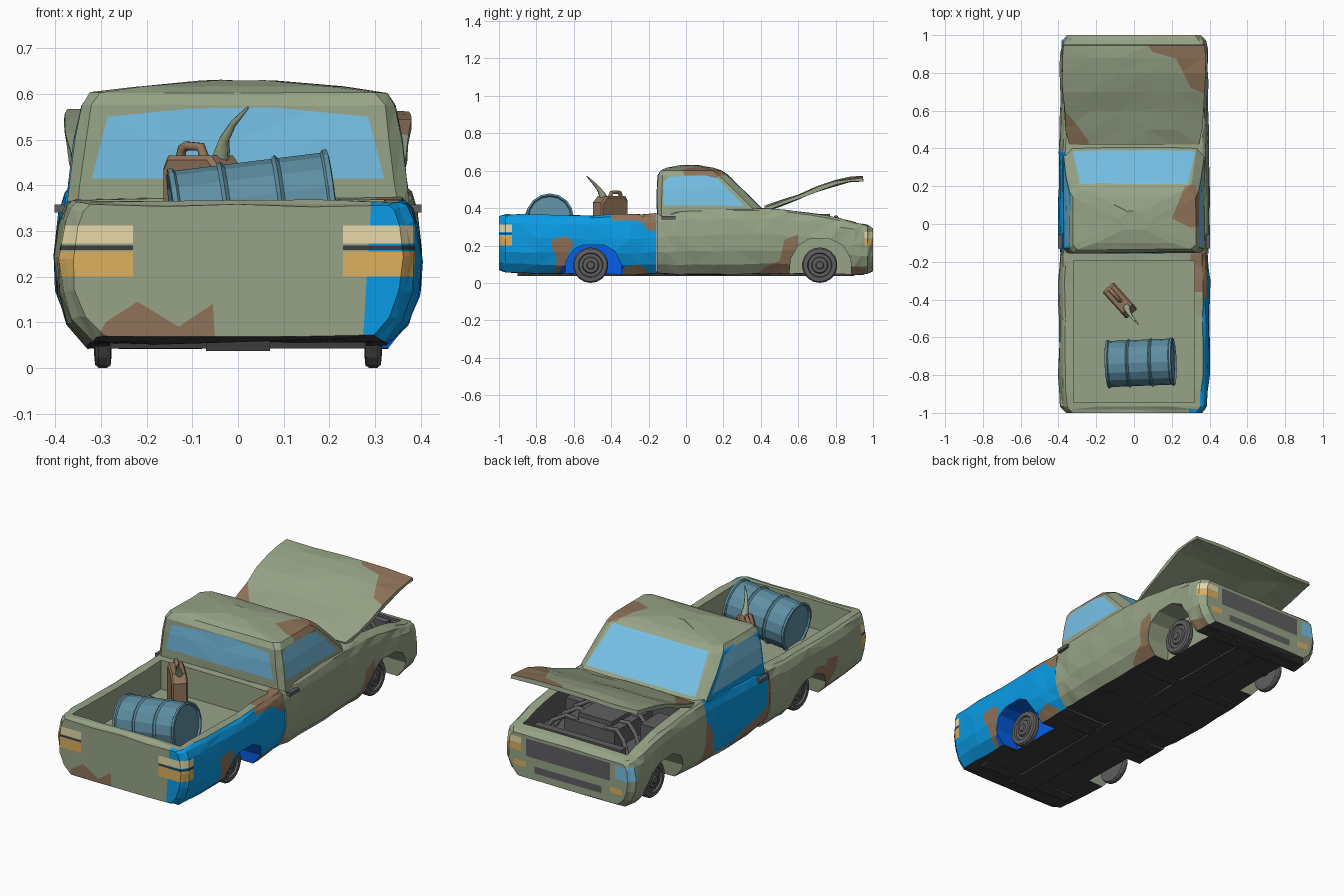
import bpy, bmesh, math, random
from mathutils import Vector, Matrix

if "Cube" in bpy.data.objects:
    bpy.data.objects.remove(bpy.data.objects["Cube"])

random.seed(4)
SRGB = {'sage_green': (151, 164, 135), 'rust_brown': (144, 116, 90), 'bright_blue': (10, 156, 230),
        'deep_blue': (6, 95, 232), 'window_blue': (118, 192, 230), 'underside_black': (60, 60, 60),
        'metal_grey': (95, 95, 97), 'drum_blue': (94, 143, 163), 'lamp_cream': (235, 222, 172),
        'lamp_amber': (220, 177, 94)}
MATS = {}
for key, col in SRGB.items():
    MATS[key] = bpy.data.materials.new(key)
    MATS[key].diffuse_color = [((c / 255 + 0.055) / 1.055) ** 2.4 for c in col] + [1]


def make(name, bm, mat):
    bmesh.ops.recalc_face_normals(bm, faces=bm.faces)
    me = bpy.data.meshes.new(name)
    bm.to_mesh(me)
    bm.free()
    ob = bpy.data.objects.new(name, me)
    bpy.context.collection.objects.link(ob)
    me.materials.append(MATS[mat])
    return ob


def loft(name, rings, mat, jitter=(0, 0, 0)):
    """Skin a list of equal closed rings and cap both ends."""
    bm = bmesh.new()
    vs = [[bm.verts.new([c + random.uniform(-j, j) for c, j in zip(p, jitter)]) for p in r] for r in rings]
    n = len(vs[0])
    for a, b in zip(vs, vs[1:]):
        for i in range(n):
            bm.faces.new((a[i], a[(i + 1) % n], b[(i + 1) % n], b[i]))
    bm.faces.new(vs[0])
    bm.faces.new(vs[-1])
    return make(name, bm, mat)


def box(name, lo, hi, mat):
    ring = lambda z: [(lo[0], lo[1], z), (hi[0], lo[1], z), (hi[0], hi[1], z), (lo[0], hi[1], z)]
    return loft(name, [ring(lo[2]), ring(hi[2])], mat)


def lathe(name, profile, sides, mat, matrix):
    """Turn (radius, height) points round local z."""
    rings = [[matrix @ Vector((r * math.cos(a), r * math.sin(a), h))
              for a in [2 * math.pi * i / sides for i in range(sides)]] for r, h in profile]
    return loft(name, rings, mat)


def tube(name, pts, radii, mat):
    cu = bpy.data.curves.new(name, 'CURVE')
    cu.dimensions, cu.bevel_depth, cu.bevel_resolution, cu.use_fill_caps = '3D', 1, 1, True
    sp = cu.splines.new('POLY')
    sp.points.add(len(pts) - 1)
    for q, p, r in zip(sp.points, pts, radii):
        q.co, q.radius = (*p, 1), r
    tmp = bpy.data.objects.new(name + '_path', cu)
    bpy.context.collection.objects.link(tmp)
    me = bpy.data.meshes.new_from_object(tmp.evaluated_get(bpy.context.evaluated_depsgraph_get()))
    bpy.data.objects.remove(tmp)
    me.materials.clear()
    me.materials.append(MATS[mat])
    ob = bpy.data.objects.new(name, me)
    bpy.context.collection.objects.link(ob)


def cut(ob, cutters):
    for c in cutters:
        m = ob.modifiers.new('cut', 'BOOLEAN')
        m.object, m.operation, m.solver = c, 'DIFFERENCE', 'EXACT'
    me = bpy.data.meshes.new_from_object(ob.evaluated_get(bpy.context.evaluated_depsgraph_get()))
    ob.modifiers.clear()
    ob.data = me
    for c in cutters:
        bpy.data.objects.remove(c)


def slot(ob, mat):
    if mat not in ob.data.materials:
        ob.data.materials.append(MATS[mat])
    return ob.data.materials.find(mat)


def paint(ob, axis, sign, lim, poly, mat, nmin=0.25):
    """Cut a convex outline into the faces that look along one axis, and colour the inside."""
    u, v = [(1, 2), (0, 2), (0, 1)][axis]
    idx = slot(ob, mat)
    bm = bmesh.new()
    bm.from_mesh(ob.data)
    bmesh.ops.triangulate(bm, faces=[f for f in bm.faces if len(f.verts) > 3])
    mid = [sum(p[k] for p in poly) / len(poly) for k in (0, 1)]
    planes = []

    def inside():
        bm.normal_update()
        out = []
        for f in bm.faces:
            c = f.calc_center_median()
            if f.normal[axis] * sign > nmin and c[axis] * sign > lim and all((c - p).dot(n) < 0 for p, n in planes):
                out.append(f)
        return out
    for a, b in zip(poly, poly[1:] + poly[:1]):
        p, n = Vector((0, 0, 0)), Vector((0, 0, 0))
        p[u], p[v], n[u], n[v] = a[0], a[1], b[1] - a[1], a[0] - b[0]
        if n[u] * (mid[0] - a[0]) + n[v] * (mid[1] - a[1]) > 0:
            n = -n
        fs = inside()
        geom = list({e for f in fs for e in f.edges}) + list({w for f in fs for w in f.verts}) + fs
        bmesh.ops.bisect_plane(bm, geom=geom, dist=1e-5, plane_co=p, plane_no=n.normalized())
        planes.append((p, n))
    for f in inside():
        f.material_index = idx
    bm.to_mesh(ob.data)
    bm.free()


def paint_box(ob, lo, hi, mat, test=lambda n: True):
    idx = slot(ob, mat)
    for f in ob.data.polygons:
        if all(a < c < b for a, c, b in zip(lo, f.center, hi)) and test(f.normal):
            f.material_index = idx


def R(a, b, c, d):
    return [(a, b), (c, b), (c, d), (a, d)]


# Lower body: stations (y, half width, bottom, top) with a rounded side section
def body(name, st):
    rings = []
    fine = [[p + (q - p) * t for p, q in zip(a, b)] for a, b in zip(st, st[1:]) for t in (0, 0.5)] + [st[-1]]
    for y, w, zb, zt in fine:
        half = [(a * w, zb + b * (zt - zb)) for a, b in
                ((0, 0), (.45, 0), (.83, 0), (.94, .15), (1, .36), (1.01, .6), (.99, .85), (.96, .96), (.92, 1), (.45, 1), (0, 1))]
        rings.append([(x, y, z) for x, z in half + [(-x, z) for x, z in half[-2:0:-1]]])
    return loft(name, rings, 'sage_green', (.004, 0, .004))


def arches(outline):
    return [loft('arch_cutter', [[(s * x, y, z) for y, z in outline] for x in (.24, .6)], 'sage_green') for s in (-1, 1)]


bed = body('cargo_bed', [(-1, .355, .07, .355), (-.965, .385, .06, .365), (-.8, .395, .05, .365),
                         (-.5, .395, .045, .362), (-.3, .397, .045, .365), (-.157, .388, .05, .37)])
cut(bed, arches([(-.66, -.1), (-.64, .12), (-.6, .18), (-.55, .203), (-.44, .203), (-.38, .17), (-.345, .1), (-.34, -.1)])
    + [box('bed_cutter', (-.32, -.945, .213), (.32, -.195, .7), 'sage_green')])
front = body('front_body', [(-.155, .388, .05, .37), (-.05, .395, .045, .385), (.15, .397, .045, .395), (.38, .393, .05, .4),
                            (.55, .388, .05, .388), (.75, .388, .05, .362), (.9, .388, .045, .325),
                            (.97, .378, .05, .308), (1, .35, .065, .29)])
cut(front, arches([(.54, -.1), (.56, .13), (.6, .2), (.66, .235), (.77, .235), (.84, .2), (.88, .13), (.89, -.1)])
    + [box('bay_cutter', (-.31, .45, .25), (.31, .94, .7), 'sage_green')])

# Cab: stacked rings (z, rear y, front y, half width)
rings = []
for z, y0, y1, w in ((.33, -.155, .43, .38), (.4, -.155, .405, .37), (.5, -.155, .305, .358), (.575, -.15, .225, .345),
                     (.602, -.135, .19, .325), (.615, -.1, .15, .23), (.629, -.03, .07, .08)):
    half = [(0, y0), (w * .5, y0), (w - .025, y0), (w, y0 + .025), (w, y0 * .4 + y1 * .6), (w, y1 - .05), (w - .04, y1 - .005), (w * .5, y1), (0, y1)]
    rings.append([(x, y, z) for x, y in half + [(-x, y) for x, y in half[-2:0:-1]]])
cab = loft('cab', rings, 'sage_green', (.003, .002, .002))

# Raised hood
rings = []
for y, z, w in ((.42, .4, .345), (.5, .43, .362), (.6, .468, .368), (.7, .508, .375), (.8, .54, .38), (.88, .556, .38), (.945, .566, .375)):
    xs = [-w, -w * .6, -w * .2, w * .2, w * .6, w]
    rings.append([(x, y, z + .012 * (1 - abs(x / w))) for x in xs] + [(x, y + .004, z - .018) for x in xs[::-1]])
hood = loft('hood', rings, 'sage_green', (.003, 0, .006))

# Paint: cargo bed
paint(bed, 0, 1, .2, R(-1.1, 0, -.1, .5), 'bright_blue')
paint(bed, 1, -1, .9, [(.27, 0), (.3, .5), (.6, .5), (.6, 0)], 'bright_blue')
paint(bed, 2, 1, .3, [(.29, -1.1), (.35, -.9), (.35, -.36), (.6, -.36), (.6, -1.1)], 'bright_blue')
paint(bed, 2, 1, .3, R(.3, -.36, .6, -.1), 'rust_brown')
blob = [(-.72, .2), (-.72, .235), (-.64, .25), (-.6, .21), (-.64, .13), (-.69, .13)]
for poly in (blob, [(-.69, .14), (-.63, .14), (-.63, 0), (-.7, .05)], R(-.4, .335, -.15, .4),
             [(-.25, .34), (-.2, .28), (-.15, .28), (-.15, .34)], [(-.34, 0), (-.34, .08), (-.25, .1), (-.2, .06), (-.2, 0)]):
    paint(bed, 0, 1, .2, poly, 'rust_brown')
paint(bed, 0, -1, .3, blob, 'rust_brown')
paint(bed, 0, -1, .3, [(-.67, .08), (-.7, .2), (-.55, .24), (-.48, .2)], 'rust_brown')
for poly in ([(-.31, .06), (-.29, .1), (-.22, .145), (-.13, .09), (-.12, .06)], [(-.15, .06), (-.13, .09), (-.055, .14), (-.05, .06)]):
    paint(bed, 1, -1, .9, poly, 'rust_brown')
for s in (-1, 1):
    for z0, z1, mat in ((.2, .255, 'lamp_amber'), (.258, .268, 'underside_black'), (.272, .312, 'lamp_cream')):
        paint(bed, 1, -1, .9, R(s * .23, z0, s * .45, z1), mat)
        paint(bed, 0, s, .3, R(-1.1, z0, -.93, z1), mat)
paint_box(bed, (.235, -.665, .06), (.37, -.335, .206), 'deep_blue')

# Paint: front body
paint(front, 0, -1, .3, R(-.14, .085, .385, .5), 'bright_blue')
for poly in ([(.25, 0), (.33, .2), (.36, .28), (.395, .28), (.395, 0)], [(-.155, 0), (-.155, .2), (-.05, .17), (.12, .11), (.2, 0)],
             R(-.156, .05, -.135, .36)):
    paint(front, 0, -1, .3, poly, 'rust_brown')
for poly in ([(.36, 0), (.4, .07), (.5, .12), (.6, .12), (.6, 0)], [(.5, .11), (.525, .23), (.6, .26), (.6, .11)],
             [(.86, 0), (.88, .09), (.96, .08), (.98, 0)]):
    paint(front, 0, 1, .3, poly, 'rust_brown')
paint(front, 1, 1, .95, R(-.25, .18, .25, .275), 'metal_grey')
paint(front, 1, 1, .95, R(-.2, .1, .2, .137), 'metal_grey')
for s, top in ((1, 'lamp_cream'), (-1, 'window_blue')):
    for z0, z1, mat in ((.238, .272, top), (.2, .235, 'lamp_amber' if s > 0 else top)):
        paint(front, 1, 1, .95, R(s * .28, z0, s * .5, z1), mat)
        paint(front, 0, s, .3, R(.955, z0, 1.1, z1), mat)
    paint(front, 1, 1, .95, R(s * .25, .12, s * .32, .15), 'lamp_amber')
paint_box(front, (-.3105, .4495, .2), (.3105, .9405, .36), 'metal_grey', lambda n: n.z > .9 or abs(n.z) < .01)
for ob in (bed, front):
    paint_box(ob, (-.5, -2, -1), (.5, 2, .08), 'underside_black', lambda n: n.z < -.8)

# Paint: cab and its windows
paint(cab, 0, -1, .25, [(-.14, .3), (-.14, .58), (.18, .585), (.38, .4), (.38, .3)], 'bright_blue', .8)
paint(cab, 2, 1, .55, [(.2, .03), (.27, .2), (.4, .23), (.4, 0), (.3, -.02)], 'rust_brown', .1)
for s in (-1, 1):
    paint(cab, 0, s, .2, [(-.12, .415), (-.12, .54), (-.09, .568), (.1, .575), (.165, .56), (.25, .475), (.31, .412)], 'window_blue')
paint(cab, 1, 1, .1, [(-.325, .415), (-.285, .583), (.285, .583), (.325, .415)], 'window_blue')
paint(cab, 1, -1, .1, [(-.32, .415), (-.285, .55), (-.1, .568), (.08, .57), (.285, .55), (.32, .415)], 'window_blue')

# Paint: hood rust
for poly in ([(.06, .96), (.1, .91), (.24, .87), (.45, .87), (.45, .96)], [(.22, .88), (.3, .72), (.4, .68), (.4, .88)],
             [(-.4, .64), (-.33, .56), (-.24, .44), (-.24, .4), (-.4, .4)]):
    paint(hood, 2, 1, .3, poly, 'rust_brown')

# Wheels
for y in (-.51, .715):
    for s in (-1, 1):
        lathe('wheel', [(.07, -.018), (.09, -.016), (.095, -.008), (.095, .01), (.088, .018), (.066, .02), (.062, .01),
                        (.045, .01), (.04, .018), (.022, .02), (.018, .026)], 18, 'metal_grey',
              Matrix.Translation((s * .295, y, .095)) @ Matrix.Rotation(s * math.pi / 2, 4, 'Y'))

# Underside: centre spine, cross beams, axles
box('chassis_spine', (-.07, -.9, .037), (.07, .9, .06), 'underside_black')
for y in (-.85, -.25, .1, .42, .92):
    box('cross_beam', (-.28, y - .03, .042), (.28, y + .03, .06), 'underside_black')
for y in (-.51, .715):
    box('axle', (-.28, y - .015, .08), (.28, y + .015, .11), 'underside_black')

# Door handles
for s in (-1, 1):
    box('door_handle', (min(s * .38, s * .402), -.13, .34), (max(s * .38, s * .402), -.055, .358), 'metal_grey')

# Engine
box('engine_block', (-.15, .5, .24), (.15, .82, .345), 'metal_grey')
box('engine_cover', (-.1, .54, .34), (.1, .77, .368), 'metal_grey')
box('battery', (.19, .5, .24), (.28, .62, .34), 'metal_grey')
box('air_box', (-.29, .5, .24), (-.19, .66, .34), 'metal_grey')
box('radiator', (-.26, .88, .24), (.26, .92, .315), 'metal_grey')
for s in (-1, 1):
    for y in (.6, .7, .8):
        tube('engine_hose', [(s * .08, y, .34), (s * .15, y, .35), (s * .21, y + .03, .32), (s * .25, y + .05, .25)], [.012] * 4, 'metal_grey')

# Oil drum lying in the bed
lathe('oil_drum', [(.112, -.168), (.118, -.178), (.128, -.176), (.128, -.165), (.122, -.16), (.122, -.068), (.13, -.06), (.122, -.052),
                   (.122, .052), (.13, .06), (.122, .068), (.122, .16), (.128, .165), (.128, .176), (.118, .178), (.112, .168)],
      16, 'drum_blue', Matrix.Translation((.035, -.735, .33)) @ Matrix.Rotation(.04, 4, 'Z') @ Matrix.Rotation(math.radians(83), 4, 'Y'))

# Fuel can with handle and spout
M = Matrix.Translation((-.075, -.405, 0)) @ Matrix.Rotation(-math.radians(48), 4, 'Z')
shape = [(-.095, .225), (-.085, .21), (.085, .21), (.095, .225), (.095, .43), (.06, .465), (-.08, .465), (-.095, .44)]
loft('fuel_can', [[M @ Vector((x * k, y, .335 + (z - .335) * k)) for x, z in shape]
                  for y, k in ((-.04, .92), (-.032, 1), (.032, 1), (.04, .92))], 'rust_brown')
tube('can_handle', [M @ Vector(p) for p in ((-.08, 0, .45), (-.07, 0, .48), (-.055, 0, .486), (-.01, 0, .484), (.005, 0, .455))],
     [.011] * 5, 'rust_brown')
tube('can_spout', [(-.04, -.435, .445), (-.035, -.45, .475), (-.03, -.465, .5), (-.01, -.495, .535), (.022, -.53, .57)],
     [.022, .018, .012, .008, .003], 'sage_green')

for m in bpy.data.materials:
    if m.users and not m.is_grease_pencil:
        m.use_nodes = True
        m.node_tree.nodes["Principled BSDF"].inputs["Base Color"].default_value = m.diffuse_color
